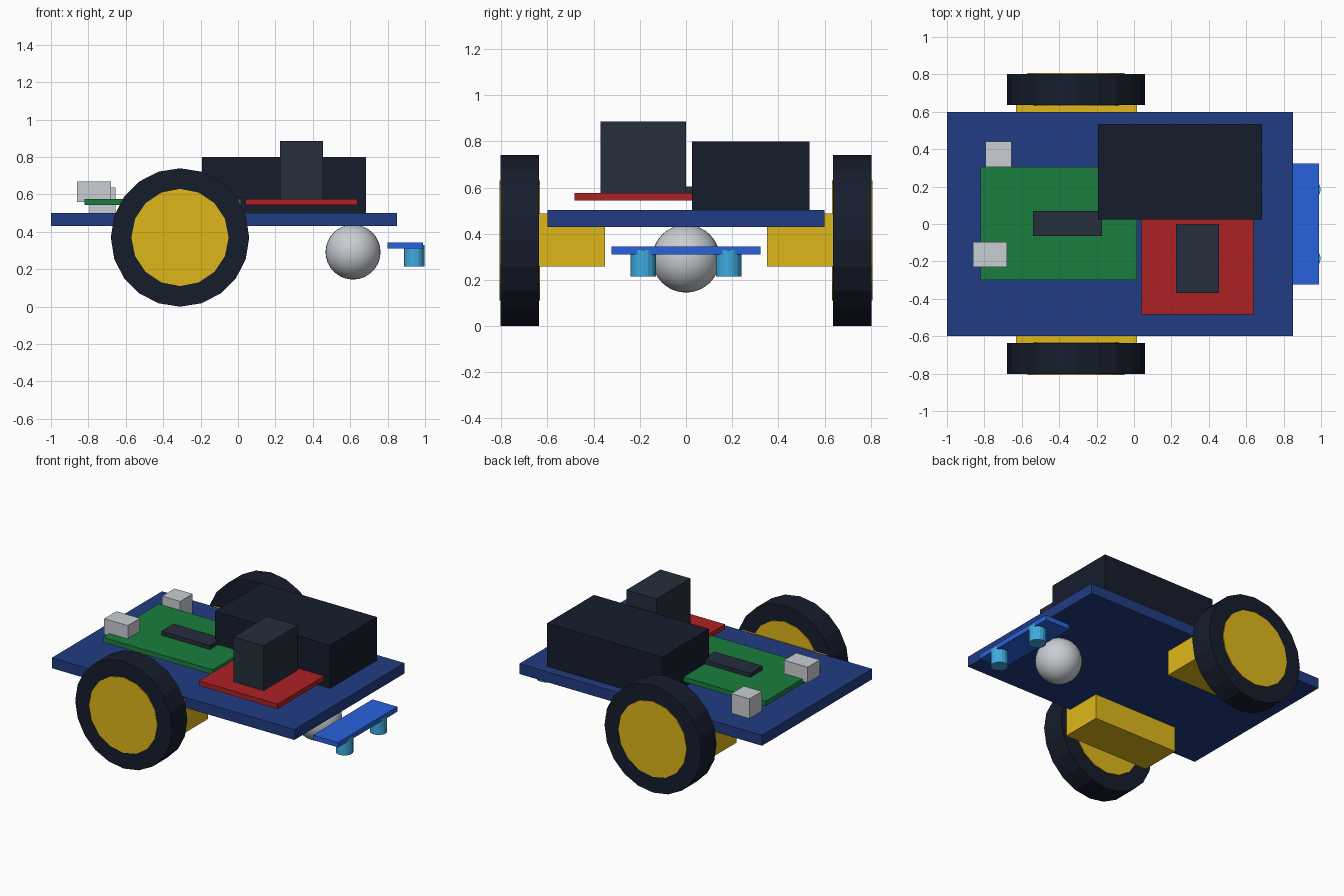
import bpy
from math import pi

if "Cube" in bpy.data.objects:
    bpy.data.objects.remove(bpy.data.objects["Cube"])


def material(name, rgb):
    # sRGB 0-255 to linear
    m = bpy.data.materials.new(name)
    m.diffuse_color = (*[(c / 255) ** 2.2 for c in rgb], 1)
    m.use_nodes = True
    m.node_tree.nodes["Principled BSDF"].inputs["Base Color"].default_value = m.diffuse_color
    return m


NAVY = material("navy", (38, 62, 130))
BLACK = material("black", (28, 34, 48))
CHARCOAL = material("charcoal", (42, 50, 62))
YELLOW = material("yellow", (222, 182, 32))
GREEN = material("green", (32, 125, 65))
RED = material("red", (172, 38, 40))
BLUE = material("blue", (45, 98, 220))
CYAN = material("cyan", (65, 170, 222))
SILVER = material("silver", (200, 204, 210))


def finish(name, mat):
    ob = bpy.context.object
    ob.name = name
    ob.data.materials.append(mat)
    return ob


def box(name, x, y, z, mat):
    bpy.ops.mesh.primitive_cube_add(size=1)
    ob = finish(name, mat)
    ob.location = [(a + b) / 2 for a, b in (x, y, z)]
    ob.scale = [b - a for a, b in (x, y, z)]
    return ob


def cylinder(name, loc, r, depth, sides, mat, rot=(0, 0, 0)):
    bpy.ops.mesh.primitive_cylinder_add(vertices=sides, radius=r, depth=depth,
                                        location=loc, rotation=rot)
    return finish(name, mat)


# Chassis plate
box("chassis_plate", (-1, 0.85), (-0.6, 0.6), (0.43, 0.502), NAVY)

# Wheels, motors and sensor eyes on both sides
for side, s in (("right", -1), ("left", 1)):
    across = (pi / 2, 0, 0)
    cylinder(side + "_tyre", (-0.31, s * 0.72, 0.37), 0.37, 0.165, 20, BLACK, across)
    cylinder(side + "_rim", (-0.31, s * 0.72, 0.37), 0.26, 0.175, 16, YELLOW, across)
    box(side + "_motor", (-0.63, 0.017), sorted((s * 0.35, s * 0.65)), (0.257, 0.487), YELLOW)
    cylinder(side + "_sensor_eye", (0.943, s * 0.185, 0.272), 0.055, 0.115, 16, CYAN)

# Caster ball
bpy.ops.mesh.primitive_uv_sphere_add(segments=32, ring_count=16, radius=0.147,
                                     location=(0.615, 0, 0.292))
finish("caster_ball", SILVER)
bpy.ops.object.shade_smooth()

# Front sensor board
box("sensor_board", (0.80, 0.99), (-0.323, 0.323), (0.31, 0.344), BLUE)

# Controller board with chip and connectors
box("controller_board", (-0.82, 0.017), (-0.3, 0.305), (0.543, 0.576), GREEN)
box("controller_chip", (-0.54, -0.17), (-0.065, 0.07), (0.57, 0.604), CHARCOAL)
box("data_socket", (-0.86, -0.68), (-0.23, -0.097), (0.56, 0.668), SILVER)
box("power_socket", (-0.793, -0.655), (0.305, 0.441), (0.502, 0.637), SILVER)

# Battery pack
box("battery_pack", (-0.193, 0.685), (0.025, 0.535), (0.5, 0.8), BLACK)

# Motor driver board with heat sink
box("driver_board", (0.04, 0.64), (-0.483, 0.117), (0.543, 0.576), RED)
box("heat_sink", (0.225, 0.455), (-0.37, 0.0), (0.57, 0.886), CHARCOAL)
